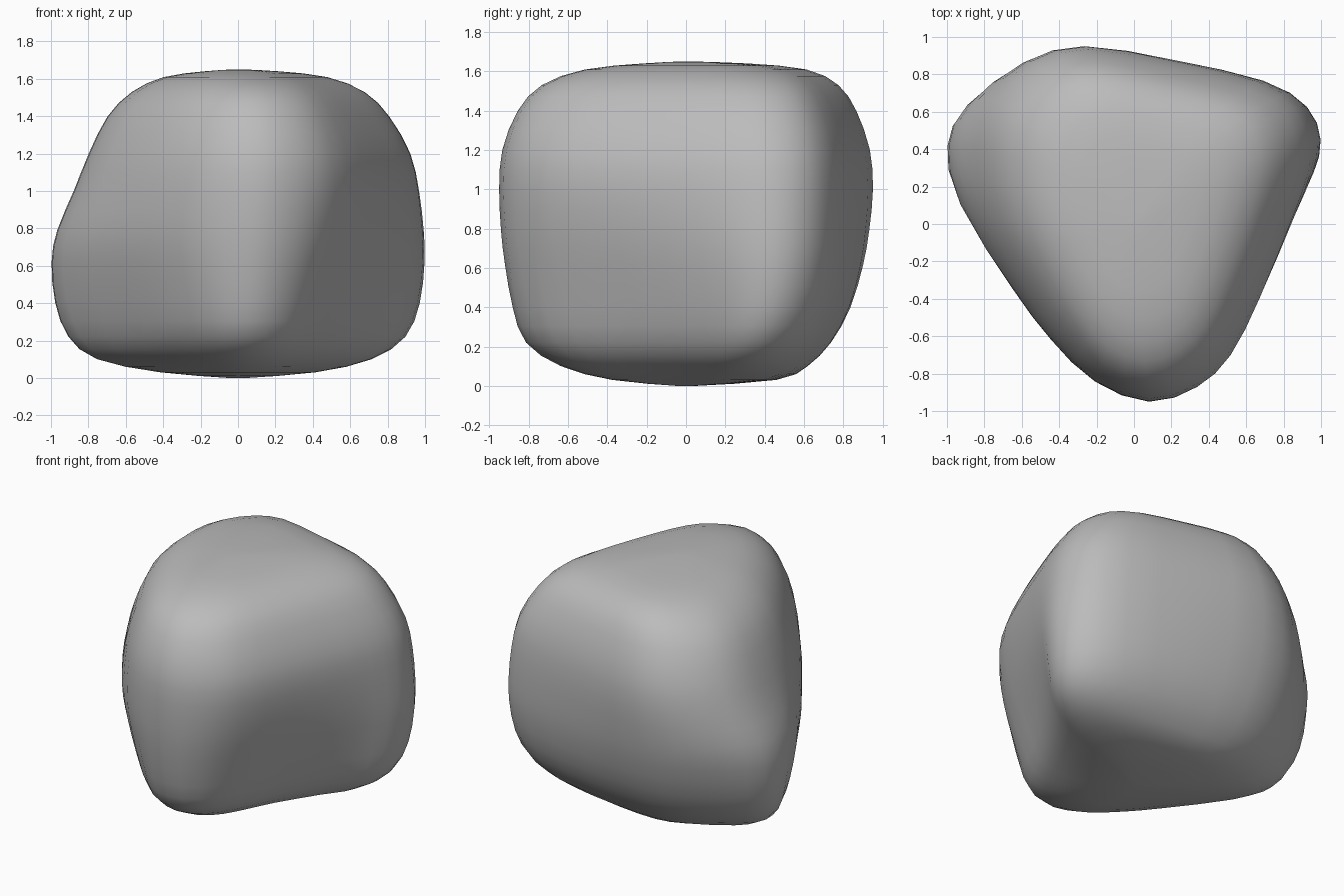
import bpy
import bmesh
from mathutils import Vector

default_cube = bpy.data.objects.get("Cube")
if default_cube:
    bpy.data.objects.remove(default_cube, do_unlink=True)


def smooth_path(points, steps, cyclic):
    """Catmull-Rom curve through a list of points of any dimension."""
    points = [Vector(p) for p in points]
    count = len(points)

    def pick(i):
        return points[i % count] if cyclic else points[max(0, min(count - 1, i))]

    path = []
    for i in range(count if cyclic else count - 1):
        before, start, end, after = (pick(i + k) for k in (-1, 0, 1, 2))
        for s in range(steps):
            t = s / steps
            path.append(start + 0.5 * t * (end - before
                        + t * (2 * before - 5 * start + 4 * end - after
                               + t * (3 * (start - end) + after - before))))
    if not cyclic:
        path.append(points[-1])
    return path


# Plan outlines, low x, y and high x, y: a sharp triangle below,
# a fuller shape with blunted corners above
outline = smooth_path([
    (-.94, .38, -.8, .4),
    (-.88, .17, -.76, .02),
    (-.53, -.33, -.58, -.34),
    (-.35, -.56, -.41, -.6),
    (-.14, -.77, -.2, -.82),
    (.05, -.85, .08, -.93),
    (.25, -.77, .33, -.85),
    (.39, -.57, .5, -.69),
    (.54, -.26, .65, -.39),
    (.77, .1, .82, .04),
    (.89, .25, .89, .25),
    (.94, .4, .915, .43),
    (.87, .55, .85, .61),
    (.65, .67, .65, .74),
    (.2, .75, .2, .85),
    (-.25, .78, -.25, .93),
    (-.53, .71, -.53, .85),
    (-.84, .53, -.73, .65),
], 2, True)

# Reach at each height: z, left side, right side, front, back
levels = smooth_path([
    (0, .04, .04, .04, .04),
    (.03, .42, .42, .38, .47),
    (.1, .76, .72, .64, .62),
    (.22, .91, .9, .82, .74),
    (.4, .98, .975, .885, .84),
    (.62, 1, 1, .925, .905),
    (.79, .97, .995, .945, .935),
    (1, .88, .97, .955, .955),
    (1.2, .8, .925, .94, .94),
    (1.4, .7, .81, .86, .87),
    (1.53, .57, .68, .74, .78),
    (1.61, .4, .48, .52, .62),
    (1.64, .18, .22, .22, .32),
    (1.65, .03, .03, .03, .03),
], 2, False)


def reach(value, low, high):
    """Scale a coordinate by the extent on its own side of the centre."""
    return value * (high if value > 0 else low)


def unit_outline(pairs):
    """Scale an outline so that it reaches one unit on every side."""
    xs, ys = zip(*pairs)
    return [Vector((reach(x, -1 / min(xs), 1 / max(xs)),
                    reach(y, -1 / min(ys), 1 / max(ys)))) for x, y in pairs]


low_plan = unit_outline([p[:2] for p in outline])
high_plan = unit_outline([p[2:] for p in outline])

# Stone body: the plan changes from low to high while following the levels
bm = bmesh.new()
rings = []
for z, left, right, front, back in levels:
    blend = max(0, min(1, z - .2))
    blend = blend * blend * (3 - 2 * blend)
    ring = []
    for low, high in zip(low_plan, high_plan):
        x, y = low.lerp(high, blend)
        ring.append(bm.verts.new((reach(x, left, right), reach(y, front, back), z)))
    rings.append(ring)

for lower, upper in zip(rings, rings[1:]):
    for i in range(len(outline)):
        j = (i + 1) % len(outline)
        bm.faces.new((lower[i], lower[j], upper[j], upper[i]))
bm.faces.new(rings[0])
bm.faces.new(rings[-1])

# Soften the surface slightly
bmesh.ops.smooth_vert(bm, verts=bm.verts, factor=.3,
                      use_axis_x=True, use_axis_y=True, use_axis_z=True)
bmesh.ops.recalc_face_normals(bm, faces=bm.faces)
for face in bm.faces:
    face.smooth = True

mesh = bpy.data.meshes.new("boulder")
bm.to_mesh(mesh)
bm.free()
boulder = bpy.data.objects.new("boulder", mesh)
bpy.context.collection.objects.link(boulder)

# Plain grey stone
stone = bpy.data.materials.new("stone grey")
stone.use_nodes = True
colour = (.5, .5, .5, 1)
stone.diffuse_color = colour
bsdf = stone.node_tree.nodes["Principled BSDF"]
bsdf.inputs["Base Color"].default_value = colour
bsdf.inputs["Roughness"].default_value = .9
mesh.materials.append(stone)
